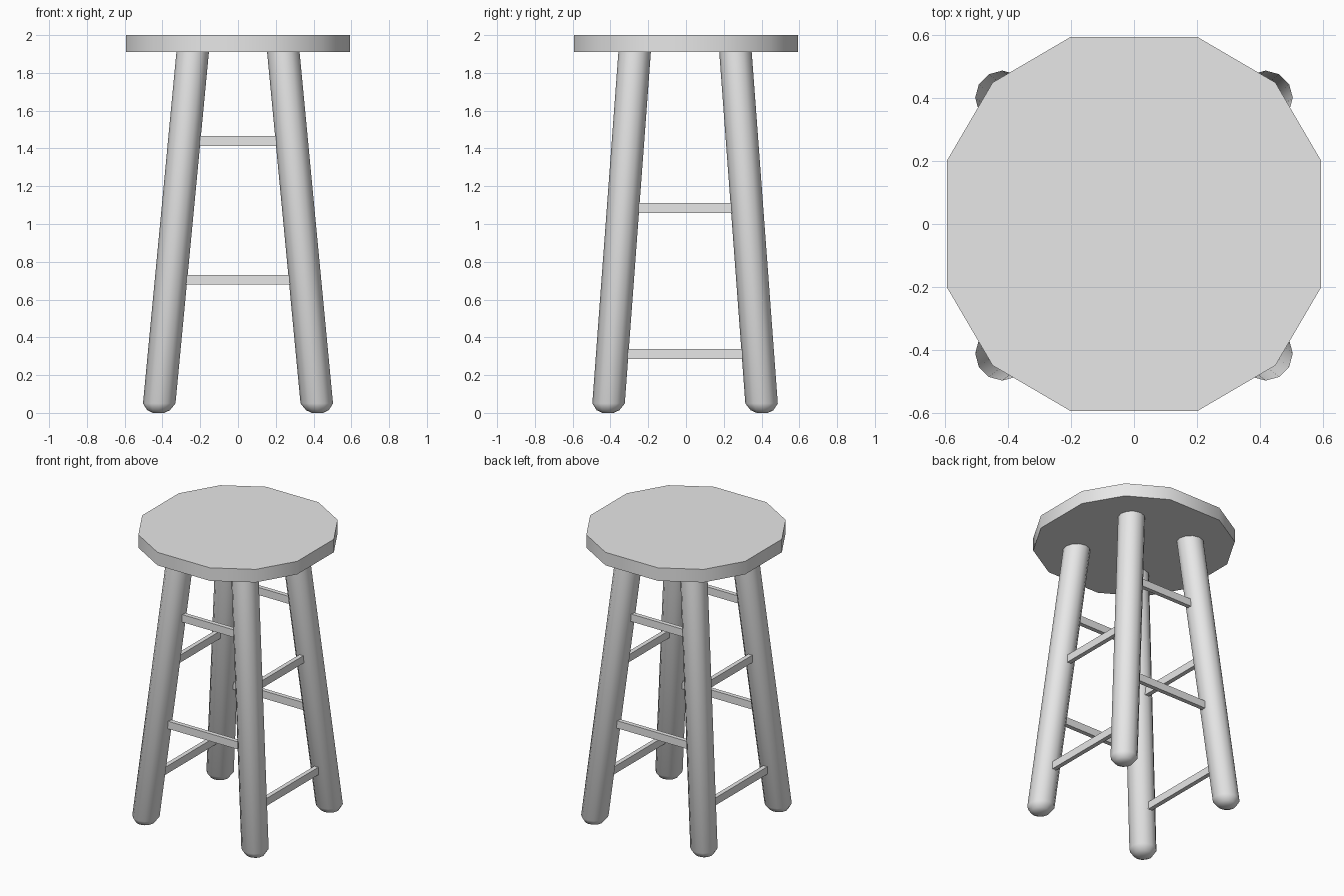
import bpy, bmesh, math
from mathutils import Vector

cube = bpy.data.objects.get("Cube")
if cube:
    bpy.data.objects.remove(cube, do_unlink=True)

grey = bpy.data.materials.new("plain grey")
grey.use_nodes = True
grey.diffuse_color = (0.8, 0.8, 0.8, 1)
grey.node_tree.nodes["Principled BSDF"].inputs["Base Color"].default_value = (0.8, 0.8, 0.8, 1)

SEAT_BOTTOM, SEAT_TOP = 1.91, 2.0
FOOT_Z, LEG_RADIUS, SIDES = 0.05, 0.086, 12
Y_SHIFT = -0.005


def loft(name, rings, smooth_angle=None):
    """Join equal-length rings of points into a closed solid."""
    bm = bmesh.new()
    loops = [[bm.verts.new(p) for p in ring] for ring in rings]
    n = len(loops[0])
    for low, high in zip(loops, loops[1:]):
        for i in range(n):
            j = (i + 1) % n
            bm.faces.new((low[i], low[j], high[j], high[i]))
    bm.faces.new(loops[0][::-1])
    bm.faces.new(loops[-1])
    bmesh.ops.recalc_face_normals(bm, faces=bm.faces[:])
    mesh = bpy.data.meshes.new(name)
    bm.to_mesh(mesh)
    bm.free()
    mesh.materials.append(grey)
    obj = bpy.data.objects.new(name, mesh)
    bpy.context.collection.objects.link(obj)
    if smooth_angle:
        bpy.ops.object.select_all(action='DESELECT')
        obj.select_set(True)
        bpy.context.view_layer.objects.active = obj
        bpy.ops.object.shade_smooth_by_angle(angle=math.radians(smooth_angle))
    return obj


def leg_axis(sx, sy, z):
    """Centre of a splayed leg at height z."""
    t = (z - FOOT_Z) / (SEAT_BOTTOM - FOOT_Z)
    x = 0.417 + t * (0.24 - 0.417)
    y = 0.405 + t * (0.267 - 0.405)
    return Vector((sx * x, sy * y + Y_SHIFT, z))


# Seat: twelve-sided slab with wide flats on the four main sides
corner = [(0.593, -0.2), (0.593, 0.2), (0.448, 0.448)]
outline = []
for k in range(4):
    c, s = round(math.cos(k * math.pi / 2)), round(math.sin(k * math.pi / 2))
    outline += [(c * x - s * y, s * x + c * y) for x, y in corner]
loft("seat", [[(x, y, z) for x, y in outline] for z in (SEAT_BOTTOM, SEAT_TOP)], 40)

# Legs: splayed rods with rounded feet
profile = [(0.0, 0.03), (0.014, 0.06), (FOOT_Z, LEG_RADIUS), (SEAT_BOTTOM + 0.01, LEG_RADIUS)]
for sx, side in ((1, "left"), (-1, "right")):
    for sy, end in ((-1, "front"), (1, "back")):
        rings = []
        for z, r in profile:
            mid = leg_axis(sx, sy, z)
            rings.append([mid + Vector((r * math.cos(a), r * math.sin(a), 0))
                          for a in (2 * math.pi * i / SIDES for i in range(SIDES))])
        loft(f"{end}_{side}_leg", rings, 60)


# Rungs: thin bars running from leg centre to leg centre
def rung(name, a, b, width=0.03, height=0.052):
    across = Vector((0, 0, 1)).cross(b - a).normalized() * width / 2
    up = Vector((0, 0, height / 2))
    loft(name, [[p - across - up, p + across - up, p + across + up, p - across + up]
                for p in (a, b)])


for level, z_cross, z_side in (("lower", 0.705, 0.312), ("upper", 1.44, 1.085)):
    for s, end, side in ((-1, "front", "right"), (1, "back", "left")):
        rung(f"{level}_{end}_rung", leg_axis(-1, s, z_cross), leg_axis(1, s, z_cross))
        rung(f"{level}_{side}_rung", leg_axis(s, -1, z_side), leg_axis(s, 1, z_side))
